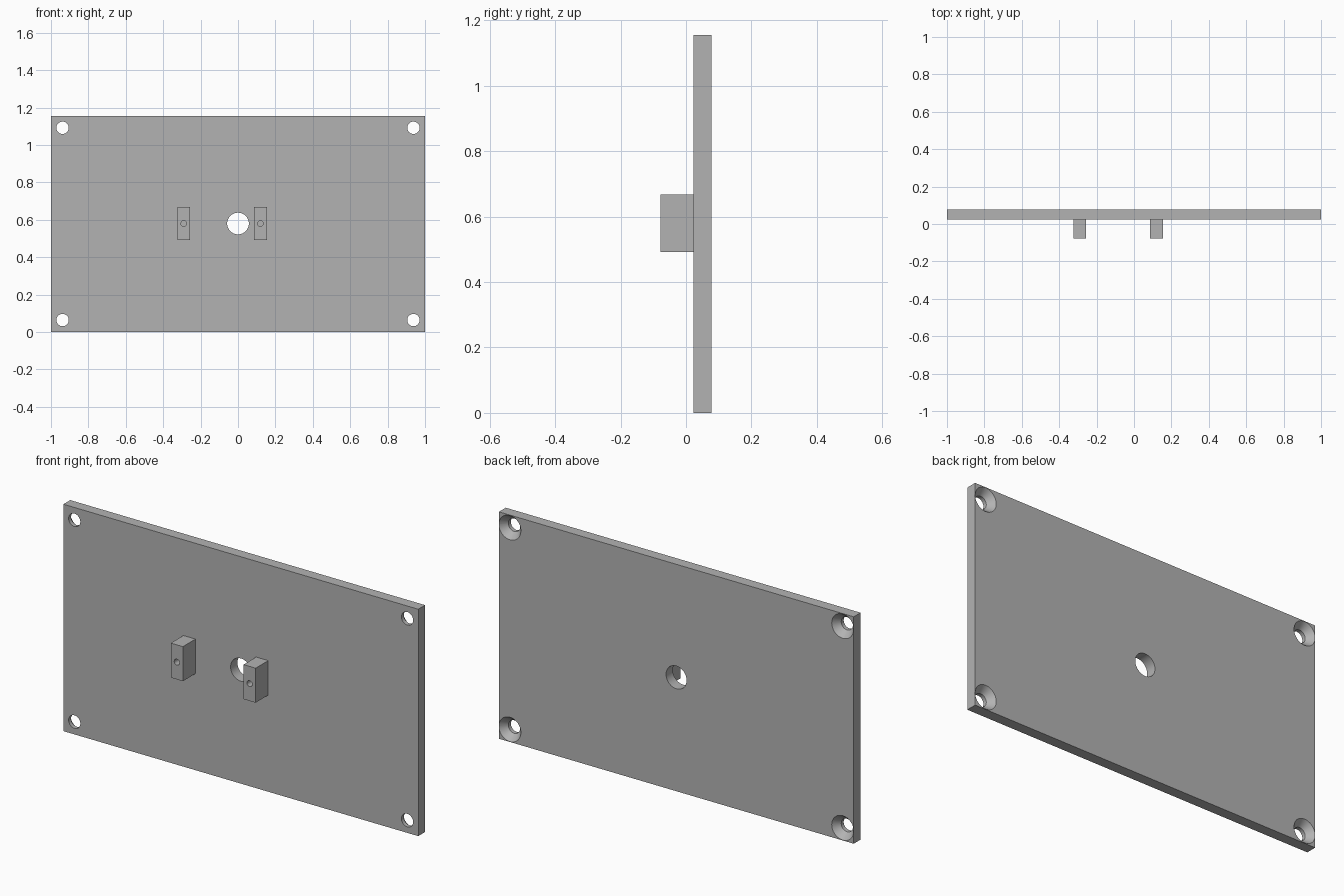
import bpy, bmesh, math
from mathutils import Matrix

cube = bpy.data.objects.get("Cube")
if cube:
    bpy.data.objects.remove(cube, do_unlink=True)

# Main dimensions
HEIGHT = 1.156
FRONT, BACK = 0.023, 0.078      # plate faces along y
MID_Z = 0.58
EPS = 0.01

grey = bpy.data.materials.new("plain grey")
grey.use_nodes = True
colour = (0.45, 0.45, 0.45, 1)
grey.diffuse_color = colour
grey.node_tree.nodes["Principled BSDF"].inputs["Base Color"].default_value = colour


def make_object(name, bm):
    bmesh.ops.recalc_face_normals(bm, faces=bm.faces)
    mesh = bpy.data.meshes.new(name)
    bm.to_mesh(mesh)
    bm.free()
    mesh.materials.append(grey)
    obj = bpy.data.objects.new(name, mesh)
    bpy.context.collection.objects.link(obj)
    return obj


def box(name, x0, x1, y0, y1, z0, z1):
    bm = bmesh.new()
    bmesh.ops.create_cube(bm, size=1)
    bmesh.ops.scale(bm, vec=(x1 - x0, y1 - y0, z1 - z0), verts=bm.verts)
    bmesh.ops.translate(bm, vec=((x0 + x1) / 2, (y0 + y1) / 2, (z0 + z1) / 2), verts=bm.verts)
    return make_object(name, bm)


def drill(target, x, z, profile, sides=48):
    """Cut a round hole along y; profile lists (y, radius) rings from front to back."""
    bm = bmesh.new()
    rings = []
    for y, r in profile:
        angles = [2 * math.pi * i / sides for i in range(sides)]
        rings.append([bm.verts.new((x + r * math.cos(a), y, z + r * math.sin(a))) for a in angles])
    for a, b in zip(rings, rings[1:]):
        for i in range(sides):
            j = (i + 1) % sides
            bm.faces.new((a[i], a[j], b[j], b[i]))
    bm.faces.new(rings[0])
    bm.faces.new(rings[-1])
    cutter = make_object("hole_cutter", bm)
    cutter.hide_render = True
    mod = target.modifiers.new("hole", "BOOLEAN")
    mod.operation = "DIFFERENCE"
    mod.solver = "EXACT"
    mod.object = cutter
    bpy.context.view_layer.objects.active = target
    bpy.ops.object.modifier_apply(modifier=mod.name)
    bpy.data.objects.remove(cutter, do_unlink=True)


# Mounting plate with a centre hole and four countersunk corner holes
plate = box("mounting_plate", -1, 1, FRONT, BACK, 0, HEIGHT)
drill(plate, 0, MID_Z, [(FRONT - EPS, 0.058), (BACK + EPS, 0.058)])

sink_start, hole_r, sink_r = 0.043, 0.033, 0.062
slope = (sink_r - hole_r) / (BACK - sink_start)
countersink = [(FRONT - EPS, hole_r), (sink_start, hole_r),
               (BACK + EPS, sink_r + slope * EPS)]
for x in (-0.938, 0.938):
    for z in (0.064, HEIGHT - 0.064):
        drill(plate, x, z, countersink)

# Two standoff blocks with blind screw holes
blocks = []
for name, x in (("right_block", -0.29), ("left_block", 0.12)):
    block = box(name, x - 0.034, x + 0.034, -BACK, FRONT, MID_Z - 0.088, MID_Z + 0.088)
    drill(block, x, MID_Z, [(-BACK - EPS, 0.015), (0.005, 0.015)], 32)
    blocks.append(block)

# Smooth hole walls, crisp edges
for obj in [plate] + blocks:
    bpy.ops.object.select_all(action="DESELECT")
    obj.select_set(True)
    bpy.context.view_layer.objects.active = obj
    bpy.ops.object.shade_smooth_by_angle(angle=math.radians(30))
